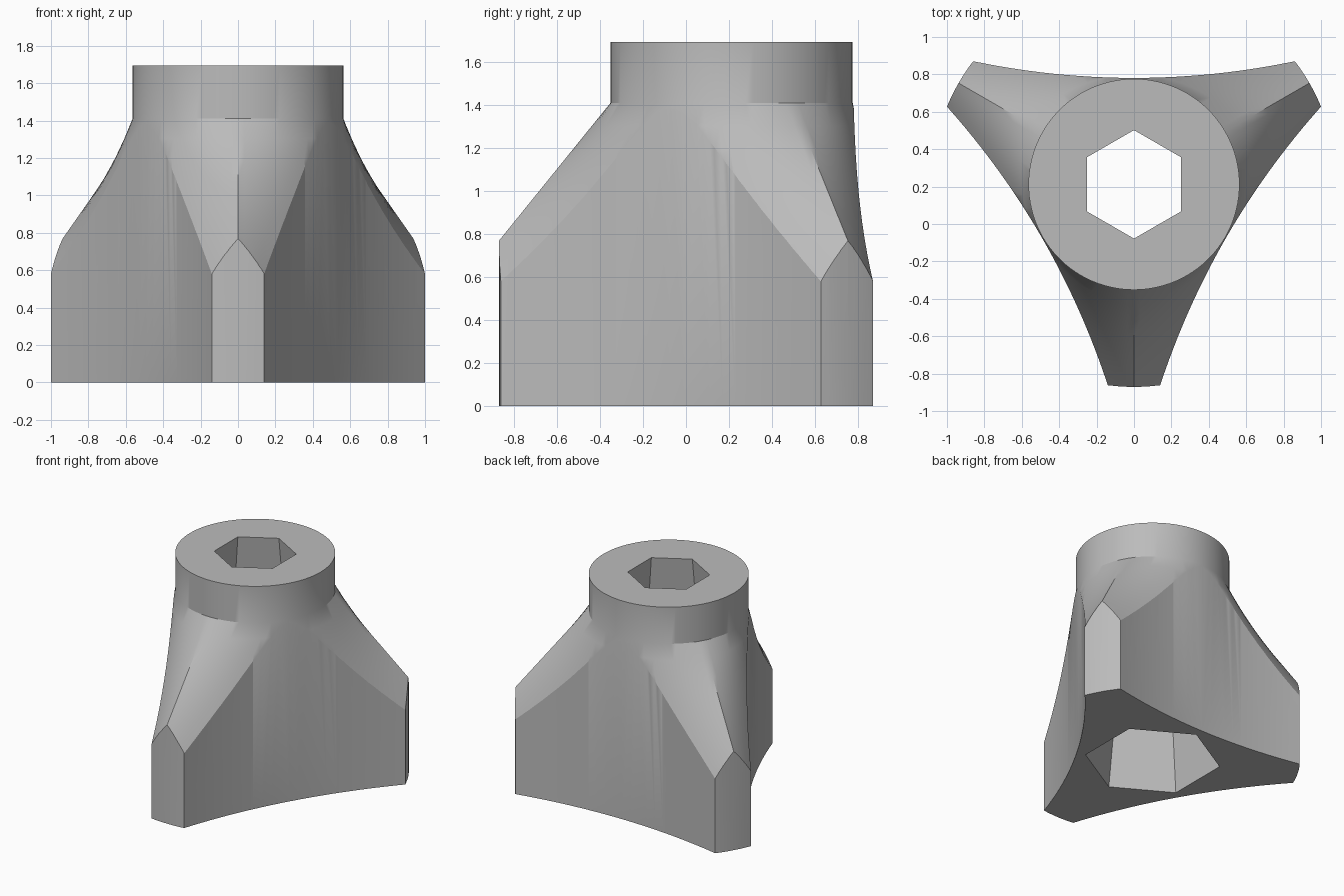
import bpy, bmesh
from math import sin, cos, asin, pi, radians
from mathutils import Vector

old = bpy.data.objects.get("Cube")
if old:
    bpy.data.objects.remove(old, do_unlink=True)

AXIS_Y = 0.212                     # the knob's axis sits behind the origin
HEIGHT, NECK_Z, NECK_R = 1.695, 1.41, 0.564
LOBE_R, LOBE_HALF, WAIST = 1.083, 0.14, 0.569
CONE_R = 1.705                     # corner radius of the triangle at z = 0
LOBES = [radians(a) for a in (-90, 30, 150)]

grey = bpy.data.materials.new("plain grey")
grey.use_nodes = True
colour = (0.5, 0.5, 0.5, 1)
grey.diffuse_color = colour
grey.node_tree.nodes["Principled BSDF"].inputs["Base Color"].default_value = colour


def polar(r, a):
    return Vector((r * cos(a), r * sin(a)))


def skin(name, rings):
    """Closed solid through a stack of (z, outline) rings."""
    bm = bmesh.new()
    loops = [[bm.verts.new((p.x, p.y + AXIS_Y, z)) for p in pts] for z, pts in rings]
    for a, b in zip(loops, loops[1:]):
        for i in range(len(a)):
            j = (i + 1) % len(a)
            bm.faces.new((a[i], a[j], b[j], b[i]))
    bm.faces.new(loops[0][::-1])
    bm.faces.new(loops[-1])
    bmesh.ops.recalc_face_normals(bm, faces=bm.faces)
    mesh = bpy.data.meshes.new(name)
    bm.to_mesh(mesh)
    bm.free()
    mesh.materials.append(grey)
    obj = bpy.data.objects.new(name, mesh)
    bpy.context.collection.objects.link(obj)
    return obj


def lobed_outline(side_steps=24, end_steps=6):
    """Three narrow lobes joined by hollow sides."""
    half = asin(LOBE_HALF / LOBE_R)
    sag = LOBE_R * cos(pi / 3 - half) - WAIST
    pts = []
    for a in LOBES:
        pts += [polar(LOBE_R, a + half * (2 * i / end_steps - 1)) for i in range(end_steps)]
        start, end = polar(LOBE_R, a + half), polar(LOBE_R, a + 2 * pi / 3 - half)
        inward = polar(-sag, a + pi / 3)
        for i in range(side_steps):
            s = i / side_steps
            pts.append(start.lerp(end, s) + inward * (4 * s * (1 - s)))
    return pts


def blend_outline(t, steps=36):
    """Triangle (t = 0) turning into the round neck (t = 1)."""
    pts = []
    for a in LOBES:
        c0, c1 = polar(CONE_R, a), polar(CONE_R, a + 2 * pi / 3)
        for i in range(steps):
            s = i / steps
            pts.append(c0.lerp(c1, s).lerp(polar(NECK_R, a + s * 2 * pi / 3), t))
    return pts


def hexagon(z):
    r = 0.5 + (0.29 - 0.5) * z / HEIGHT
    return [polar(r, radians(30 + 60 * i)) for i in range(6)]


# Body: lobed prism trimmed by the triangle-to-round blend, then bored
body = skin("knob_body", [(0, lobed_outline()), (HEIGHT + 0.1, lobed_outline())])
levels = [-0.06 + 1.06 * i / 14 for i in range(15)]
rings = [(t * NECK_Z, blend_outline(t)) for t in levels]
shoulder = skin("shoulder_trim", rings + [(HEIGHT, blend_outline(1))])
bore = skin("hex_bore", [(z, hexagon(z)) for z in (-0.1, HEIGHT + 0.1)])

bpy.ops.object.select_all(action='DESELECT')
bpy.context.view_layer.objects.active = body
body.select_set(True)
for tool, operation in ((shoulder, 'INTERSECT'), (bore, 'DIFFERENCE')):
    tool.hide_render = True
    mod = body.modifiers.new(tool.name, 'BOOLEAN')
    mod.operation, mod.solver, mod.object = operation, 'EXACT', tool
    bpy.ops.object.modifier_apply(modifier=mod.name)
    bpy.data.objects.remove(tool, do_unlink=True)

bpy.ops.object.shade_smooth_by_angle(angle=radians(25))
